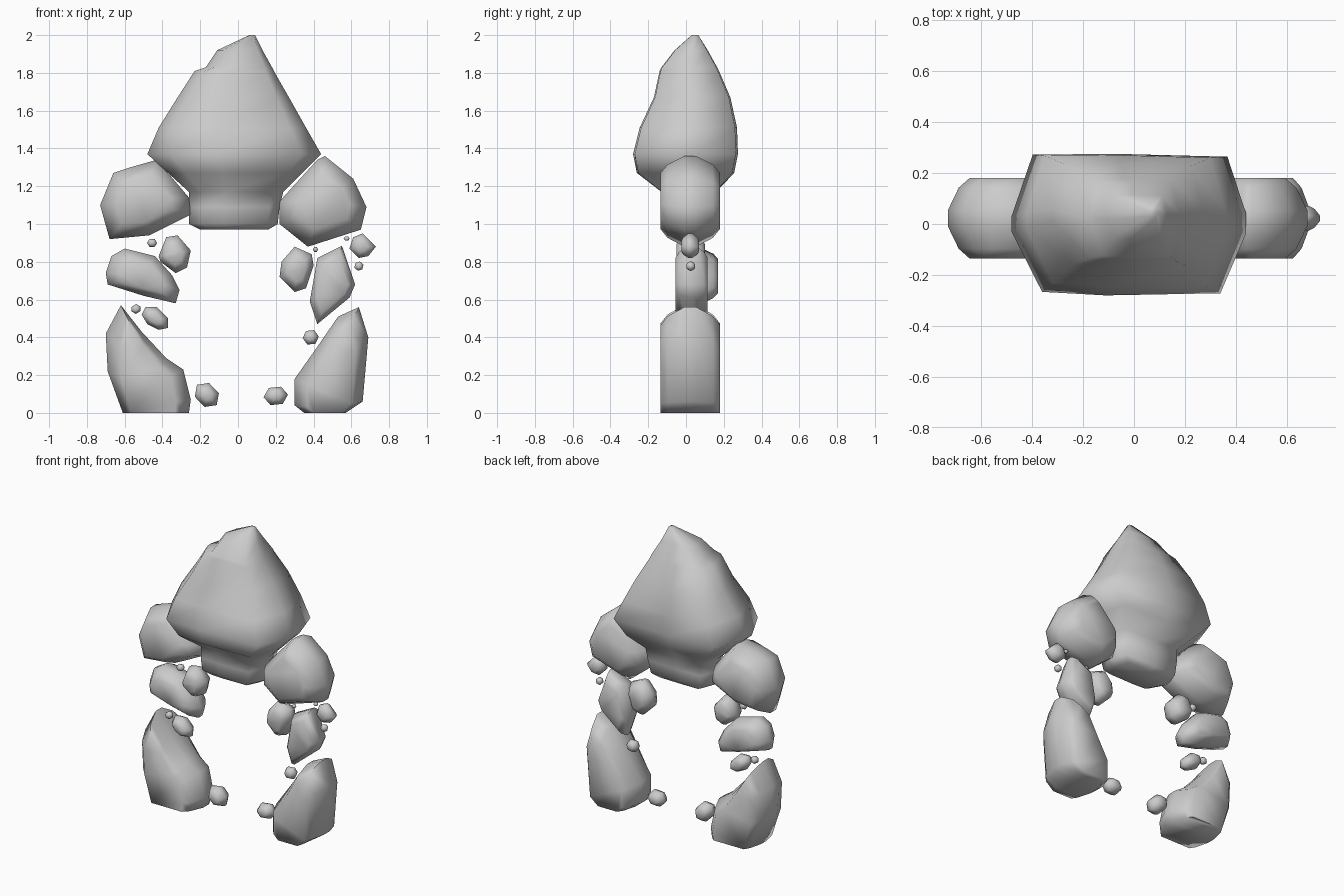
import bpy, bmesh, math

if "Cube" in bpy.data.objects:
    bpy.data.objects.remove(bpy.data.objects["Cube"])

FRONT, BACK = -0.135, 0.18


def finish(name, rings):
    """Bridge equal-length rings of points into a closed rock."""
    bm = bmesh.new()
    loops = [[bm.verts.new(p) for p in ring] for ring in rings]
    n = len(loops[0])
    for a, b in zip(loops, loops[1:]):
        for i in range(n):
            j = (i + 1) % n
            bm.faces.new((a[i], a[j], b[j], b[i]))
    caps = [bm.faces.new(loops[0][::-1]), bm.faces.new(loops[-1])]
    bmesh.ops.recalc_face_normals(bm, faces=bm.faces)
    bmesh.ops.triangulate(bm, faces=caps)
    mesh = bpy.data.meshes.new(name)
    bm.to_mesh(mesh)
    bm.free()
    ob = bpy.data.objects.new(name, mesh)
    bpy.context.collection.objects.link(ob)
    bpy.ops.object.select_all(action='DESELECT')
    ob.select_set(True)
    bpy.context.view_layer.objects.active = ob
    bpy.ops.object.shade_smooth_by_angle(angle=math.radians(85))


def slab(name, outline, y0=FRONT, y1=BACK, inset=0.62, base=None):
    """Front outline carried through y, shrinking towards front and back."""
    cx = sum(p[0] for p in outline) / len(outline)
    cz = sum(p[1] for p in outline) / len(outline) if base is None else base
    d = y1 - y0
    mid = inset + (1 - inset) * 0.5
    keep = 1 if base is None else 0.5   # grounded rocks shrink less in height
    layers = [(0, inset), (0.12, mid), (0.4, 1), (0.6, 1), (0.88, mid), (1, inset)]
    finish(name, [[(cx + (x - cx) * s, y0 + d * t, cz + (z - cz) * (1 - (1 - s) * keep))
                   for x, z in outline] for t, s in layers])


def stack(name, levels):
    """Chipped plan shape lofted up through (z, x0, x1, y0, y1) levels."""
    plan = [(-.74, -.95), (-.2, -1), (.78, -.97), (1, -.12), (1, .15),
            (.84, .96), (-.1, 1), (-.82, .99), (-1, .12), (-1, -.1)]
    finish(name, [[((a + b) / 2 + u * (b - a) / 2, (c + d) / 2 + v * (d - c) / 2, z)
                   for u, v in plan] for z, a, b, c, d in levels])


def pebble(name, x, z, rx, rz, tilt=0, y=0.025):
    """Small six-sided stone."""
    pts = []
    for i in range(6):
        a = math.tau * i / 6
        u, v = rx * math.cos(a), rz * math.sin(a) * 1.1
        pts.append((x + u * math.cos(tilt) - v * math.sin(tilt),
                    z + u * math.sin(tilt) + v * math.cos(tilt)))
    r = (rx + rz) / 2 * 0.9
    slab(name, pts, y - r, y + r, 0.45)


# Torso boulder narrowing into the waist
stack("torso", [
    (.97, -.20, .16, -.08, .11), (1.0, -.26, .21, -.11, .14),
    (1.09, -.26, .22, -.13, .16), (1.17, -.26, .24, -.13, .16),
    (1.27, -.37, .34, -.26, .255),
    (1.37, -.48, .44, -.28, .275), (1.51, -.42, .36, -.245, .27),
    (1.67, -.32, .27, -.17, .235), (1.81, -.23, .19, -.14, .175),
    (1.83, -.17, .18, -.13, .165), (1.92, -.11, .13, -.06, .115),
    (2.0, .06, .09, .03, .065)])

# Shoulders
slab("left_shoulder", [(-.68, .92), (-.73, 1.1), (-.66, 1.27), (-.57, 1.3), (-.43, 1.34),
                       (-.26, 1.14), (-.25, 1.05), (-.47, .94)])
slab("right_shoulder", [(.22, 1.0), (.22, 1.12), (.42, 1.34), (.46, 1.36), (.61, 1.24),
                        (.68, 1.09), (.65, .97), (.37, .88)])

# Forearms
slab("left_forearm", [(-.70, .74), (-.67, .83), (-.60, .87), (-.44, .83), (-.35, .73),
                      (-.31, .65), (-.33, .58), (-.5, .62), (-.69, .68)], -.04, .17)
slab("right_forearm", [(.38, .59), (.42, .82), (.55, .885), (.62, .68), (.59, .61),
                       (.42, .47)], -.055, .115, 0.7)

# Fists standing on the ground
slab("left_fist", [(-.61, 0), (-.69, .22), (-.70, .42), (-.62, .57), (-.51, .43),
                   (-.38, .29), (-.29, .23), (-.25, .07), (-.26, 0)], inset=0.66, base=0)
slab("right_fist", [(.35, 0), (.30, .04), (.30, .18), (.42, .35), (.53, .51), (.64, .56),
                    (.69, .4), (.66, .06), (.57, 0)], inset=0.66, base=0)

# Medium floating stones
slab("left_elbow_stone", [(-.42, .83), (-.38, .93), (-.32, .94), (-.25, .86), (-.27, .77),
                          (-.33, .74), (-.41, .80)], -.05, .10, .55)
slab("right_elbow_stone", [(.22, .72), (.23, .80), (.30, .88), (.39, .84), (.40, .78),
                           (.36, .66), (.30, .64)], -.05, .10, .55)
slab("left_wrist_stone", [(-.51, .52), (-.49, .56), (-.43, .56), (-.37, .50), (-.37, .45),
                          (-.42, .44), (-.48, .47)], -.03, .08, .5)
slab("right_outer_stone", [(.59, .87), (.61, .93), (.66, .95), (.73, .88), (.69, .83),
                           (.64, .82)], -.025, .07, .45)

# Pebbles
for name, *args in [
        ("left_ground_pebble", -.165, .095, .075, .055, -.8),
        ("right_ground_pebble", .2, .09, .065, .048, .1),
        ("left_wrist_pebble", -.54, .55, .027, .023, .5),
        ("left_elbow_pebble", -.455, .9, .027, .022, 0),
        ("right_wrist_pebble", .385, .4, .043, .038, .1),
        ("right_elbow_pebble", .41, .865, .014, .013, 0),
        ("right_outer_pebble", .575, .923, .016, .012, 0),
        ("right_lower_pebble", .64, .777, .025, .023, .3)]:
    pebble(name, *args)
